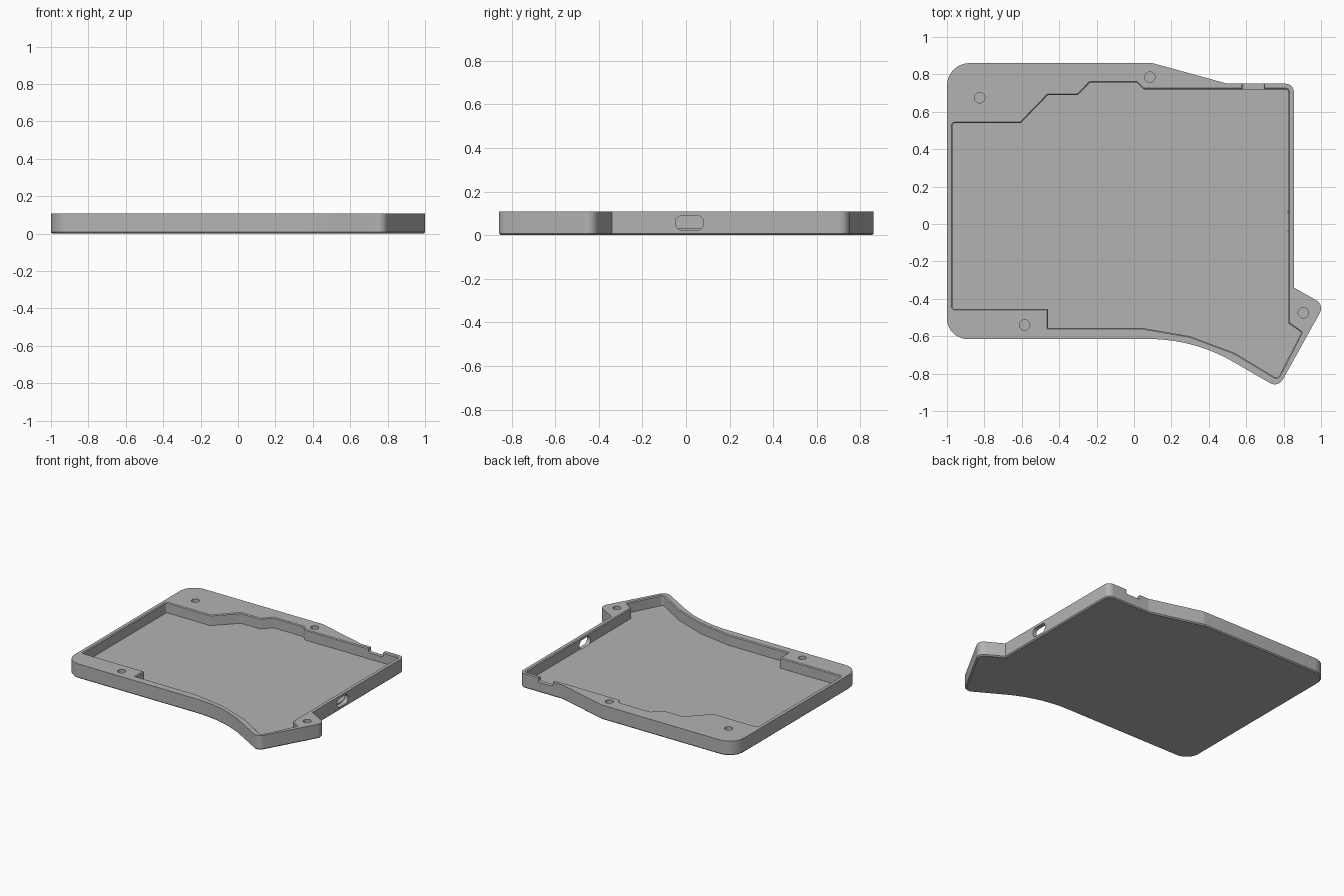
import bpy, bmesh, math
from mathutils import Vector

old = bpy.data.objects.get("Cube")
if old:
    bpy.data.objects.remove(old, do_unlink=True)

HEIGHT, FLOOR = 0.108, 0.03

grey = bpy.data.materials.new("plain_grey")
grey.use_nodes = True
COLOUR = (0.45, 0.45, 0.45, 1)
grey.diffuse_color = COLOUR
grey.node_tree.nodes["Principled BSDF"].inputs["Base Color"].default_value = COLOUR


def fillet(corners):
    """Turn (x, y, radius) corners into an outline with arcs."""
    out = []
    n = len(corners)
    for i, (x, y, r) in enumerate(corners):
        p = Vector((x, y))
        if r == 0:
            out.append(p)
            continue
        a = (Vector(corners[i - 1][:2]) - p).normalized()
        b = (Vector(corners[(i + 1) % n][:2]) - p).normalized()
        half = a.angle(b) / 2
        centre = p + (a + b).normalized() * (r / math.sin(half))
        start = p + a * (r / math.tan(half)) - centre
        end = p + b * (r / math.tan(half)) - centre
        sweep = math.atan2(start.cross(end), start.dot(end))
        steps = max(4, round(abs(sweep) / math.radians(9)), 16 if r > 0.5 else 0)
        for k in range(steps + 1):
            t = sweep * k / steps
            c, s = math.cos(t), math.sin(t)
            out.append(centre + Vector((start.x * c - start.y * s,
                                        start.x * s + start.y * c)))
    return out


def offset(points, d):
    """Move a counter-clockwise outline outwards by d."""
    out = []
    for i, p in enumerate(points):
        e1 = (p - points[i - 1]).normalized()
        e2 = (points[(i + 1) % len(points)] - p).normalized()
        n1, n2 = Vector((e1.y, -e1.x)), Vector((e2.y, -e2.x))
        out.append(p + (n1 + n2) * (d / (1 + n1.dot(n2))))
    return out


def solid(name, points, layers, place=lambda u, v, w: (u, v, w)):
    """Stack offset copies of an outline into a closed solid."""
    bm = bmesh.new()
    rings = [[bm.verts.new(place(p.x, p.y, w)) for p in offset(points, d)]
             for d, w in layers]
    n = len(points)
    for low, high in zip(rings, rings[1:]):
        for i in range(n):
            j = (i + 1) % n
            bm.faces.new((low[i], low[j], high[j], high[i]))
    bm.faces.new(rings[0][::-1])
    bm.faces.new(rings[-1])
    bmesh.ops.recalc_face_normals(bm, faces=bm.faces)
    mesh = bpy.data.meshes.new(name)
    bm.to_mesh(mesh)
    bm.free()
    mesh.materials.append(grey)
    ob = bpy.data.objects.new(name, mesh)
    bpy.context.collection.objects.link(ob)
    return ob


def box(u0, u1, v0, v1, r):
    return fillet([(u0, v0, r), (u1, v0, r), (u1, v1, r), (u0, v1, r)])


# Outer tray, with a small chamfer round the underside
outer = fillet([
    (-1, -0.615, 0.11), (0.32, -0.615, 0.9), (0.771, -0.876, 0.05),
    (1.018, -0.432, 0.05), (0.855, -0.34, 0), (0.855, 0.75, 0.045),
    (0.5, 0.75, 0.05), (0.1, 0.86, 0.08), (-1, 0.86, 0.12)])
tray = solid("case_tray", outer, [(-0.008, 0), (0, 0.008), (0, HEIGHT)])

# Stepped pocket with a chamfered rim
R = 0.014
inner = fillet([
    (-0.97, -0.455, R), (-0.46, -0.455, 0), (-0.46, -0.555, 0),
    (0.04, -0.555, 0.1), (0.3, -0.6, 0.1), (0.54, -0.69, 0.1),
    (0.768, -0.828, 0.02), (0.895, -0.58, R / 2), (0.825, -0.53, 0),
    (0.825, 0.72, R), (0.05, 0.72, R), (0.015, 0.757, R),
    (-0.235, 0.757, R), (-0.3, 0.69, R), (-0.46, 0.69, R),
    (-0.605, 0.54, R), (-0.97, 0.54, R)])
cutters = [solid("pocket_cutter", inner,
                 [(0, FLOOR), (0, HEIGHT - 0.006), (0.006, HEIGHT), (0.006, 0.2)])]

# Four blind screw holes
for x, y in ((-0.825, 0.675), (0.085, 0.785), (-0.585, -0.54), (0.905, -0.475)):
    circle = [Vector((x + 0.028 * math.cos(k * math.tau / 32),
                      y + 0.028 * math.sin(k * math.tau / 32))) for k in range(32)]
    cutters.append(solid("screw_hole_cutter", circle, [(0, 0.04), (0, 0.2)]))

# Rounded port through the right-hand wall
cutters.append(solid("port_cutter", box(-0.048, 0.08, 0.023, 0.09, 0.03),
                     [(0, 0.82), (0, 0.9)], lambda u, v, w: (w, u, v)))

# Shallow notch in the top of the back wall
cutters.append(solid("notch_cutter", box(0.577, 0.697, 0.075, 0.2, 0.012),
                     [(0, 0.7), (0, 0.8)], lambda u, v, w: (u, w, v)))

bpy.ops.object.select_all(action="DESELECT")
tray.select_set(True)
bpy.context.view_layer.objects.active = tray
for cutter in cutters:
    cutter.hide_render = True
    mod = tray.modifiers.new("cut", "BOOLEAN")
    mod.operation = "DIFFERENCE"
    mod.solver = "EXACT"
    mod.object = cutter
    bpy.ops.object.modifier_apply(modifier=mod.name)
    bpy.data.objects.remove(cutter, do_unlink=True)

bpy.ops.object.shade_smooth_by_angle(angle=math.radians(25))
